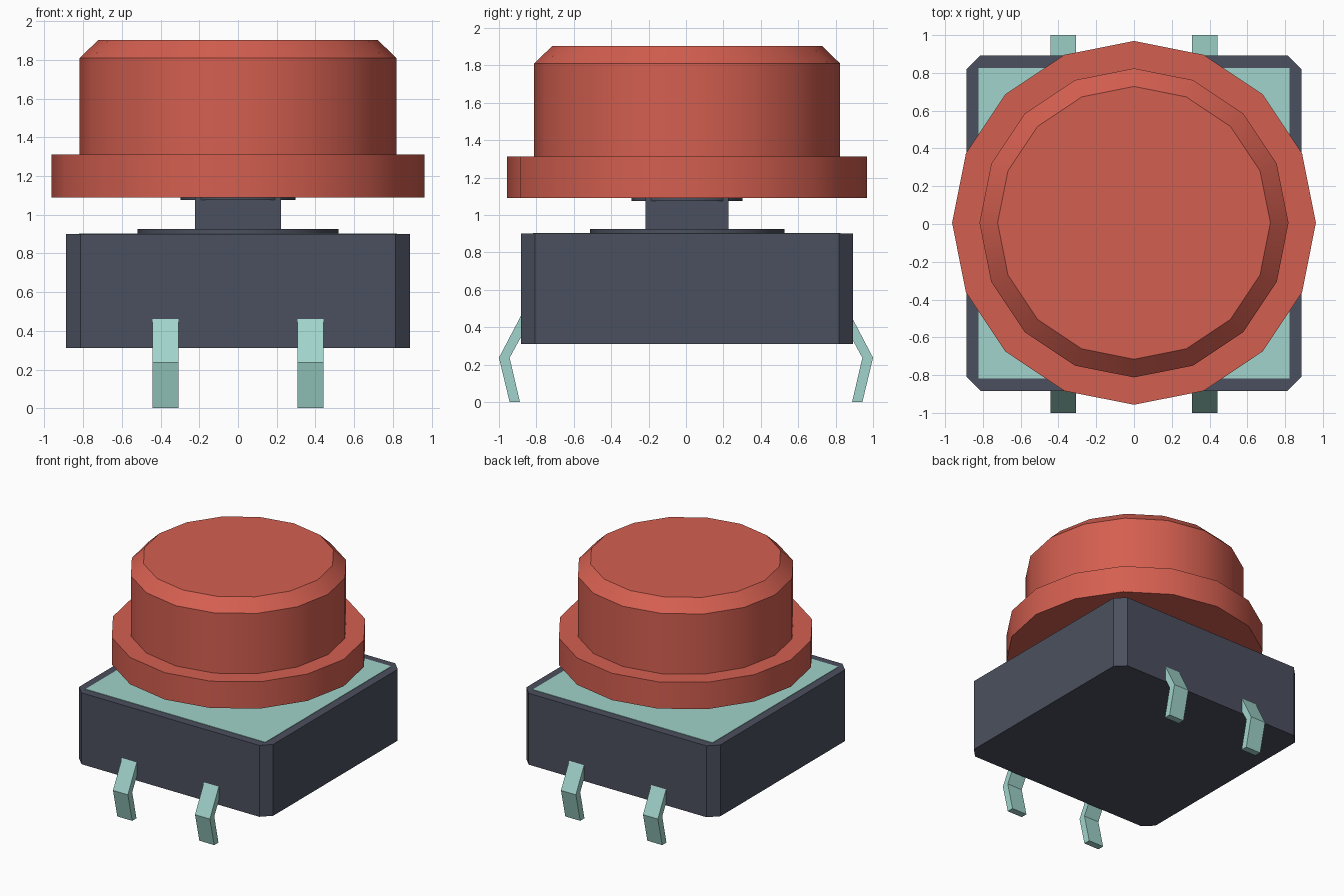
import bpy, bmesh, math

if "Cube" in bpy.data.objects:
    bpy.data.objects.remove(bpy.data.objects["Cube"])


def material(name, srgb):
    lin = [((c / 255 + 0.055) / 1.055) ** 2.4 for c in srgb] + [1.0]
    m = bpy.data.materials.new(name)
    m.diffuse_color = lin
    m.use_nodes = True
    m.node_tree.nodes["Principled BSDF"].inputs["Base Color"].default_value = lin
    return m


RED = material("red plastic", (212, 95, 80))
DARK = material("dark plastic", (75, 80, 94))
METAL = material("pale teal metal", (160, 212, 203))


def finish(name, bm, mat, smooth=False):
    bmesh.ops.recalc_face_normals(bm, faces=bm.faces)
    me = bpy.data.meshes.new(name)
    bm.to_mesh(me)
    bm.free()
    me.materials.append(mat)
    ob = bpy.data.objects.new(name, me)
    bpy.context.collection.objects.link(ob)
    if smooth:
        bpy.ops.object.select_all(action='DESELECT')
        ob.select_set(True)
        bpy.context.view_layer.objects.active = ob
        bpy.ops.object.shade_smooth_by_angle(angle=math.radians(30))
    return ob


def turned(name, profile, mat, sides=16, center=(0, 0.006)):
    """Closed round part from (radius, z) pairs, bottom to top."""
    bm = bmesh.new()
    rings = []
    for r, z in profile:
        rings.append([bm.verts.new((center[0] + r * math.cos(2 * math.pi * i / sides),
                                    center[1] + r * math.sin(2 * math.pi * i / sides), z))
                      for i in range(sides)])
    for a, b in zip(rings, rings[1:]):
        for i in range(sides):
            j = (i + 1) % sides
            bm.faces.new((a[i], a[j], b[j], b[i]))
    bm.faces.new(rings[0])
    bm.faces.new(rings[-1])
    return finish(name, bm, mat, True)


def extruded(name, outline, offset, mat):
    """Prism from a flat outline pushed along an offset."""
    bm = bmesh.new()
    face = bm.faces.new([bm.verts.new(p) for p in outline])
    res = bmesh.ops.extrude_face_region(bm, geom=[face])
    bmesh.ops.translate(bm, vec=offset,
                        verts=[v for v in res["geom"] if isinstance(v, bmesh.types.BMVert)])
    return finish(name, bm, mat)


def block(name, half, z0, z1, mat, chamfer=0.0, cy=0.005):
    """Square block, with optional cut corners."""
    pts = []
    for sx, sy in ((1, 1), (-1, 1), (-1, -1), (1, -1)):
        a = (sx * half, cy + sy * (half - chamfer), z0)
        b = (sx * (half - chamfer), cy + sy * half, z0)
        corner = [a, b] if sx * sy > 0 else [b, a]
        pts += corner if chamfer else corner[:1]
    return extruded(name, pts, (0, 0, z1 - z0), mat)


# Switch housing and its metal cover plate
block("housing", 0.888, 0.31, 0.90, DARK, chamfer=0.075)
block("cover_plate", 0.822, 0.897, 0.904, METAL)

# Plunger under the cap
turned("collar", [(0.52, 0.90), (0.52, 0.925)], DARK)
block("stem", 0.222, 0.90, 1.10, DARK)
turned("stem_disc", [(0.297, 1.075), (0.297, 1.095)], DARK)

# Button cap: flange, barrel and bevelled top
turned("button_cap", [(0.963, 1.09), (0.963, 1.312), (0.818, 1.312),
                      (0.818, 1.81), (0.722, 1.903)], RED)

# Four bent legs, mirrored front to back
LEG = [(0.87, 0.485), (1.0, 0.237), (0.943, 0.0), (0.888, 0.0), (0.943, 0.237), (0.87, 0.37)]
for side, x in (("left", 0.307), ("right", -0.443)):
    for end, s in (("front", -1), ("back", 1)):
        extruded(f"{end}_{side}_leg", [(x, s * y, z) for y, z in LEG], (0.136, 0, 0), METAL)
